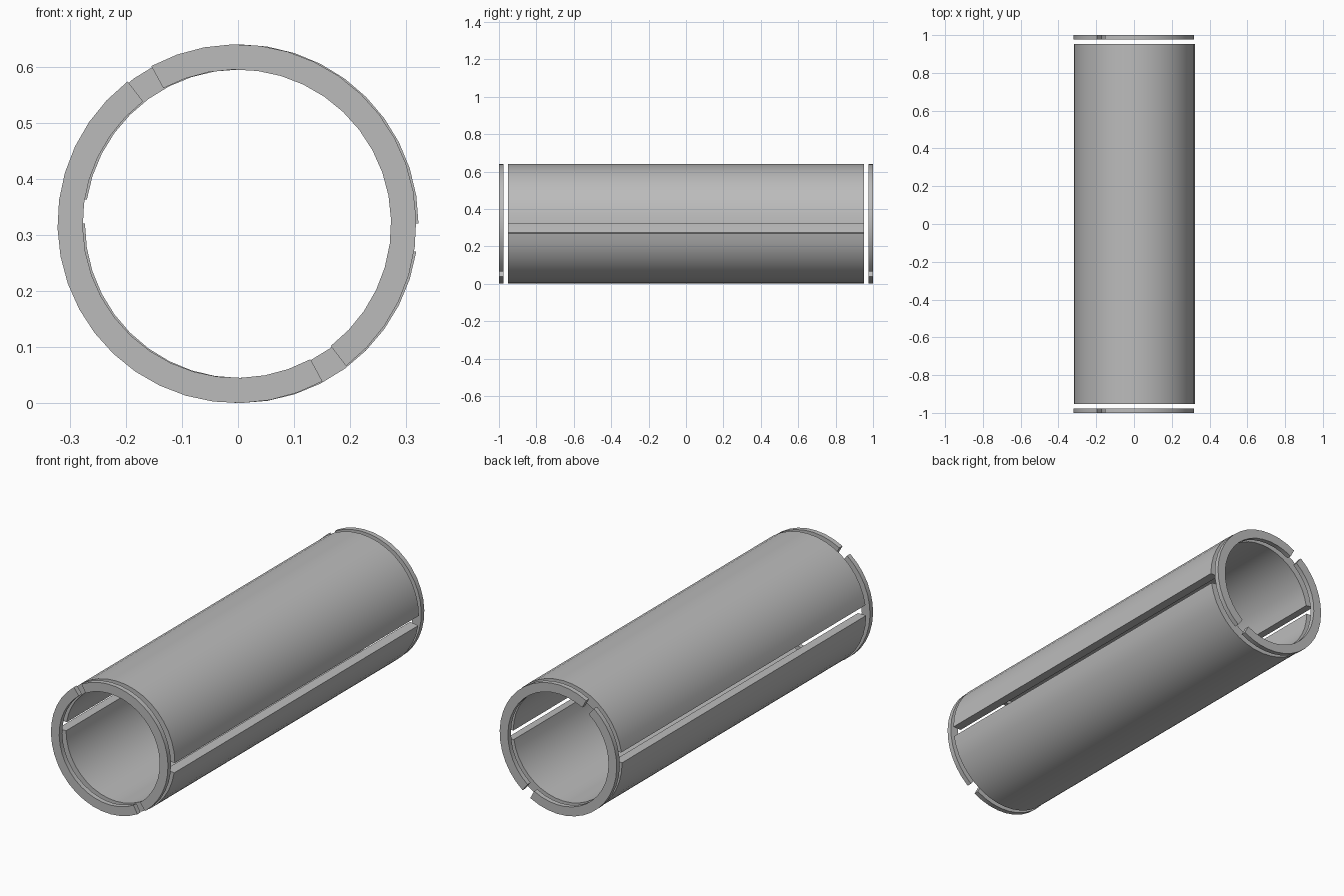
import bpy
import bmesh
import math

cube = bpy.data.objects.get("Cube")
if cube:
    bpy.data.objects.remove(cube, do_unlink=True)

grey = bpy.data.materials.new("plain_grey")
grey.use_nodes = True
colour = (0.5, 0.5, 0.5, 1)
grey.diffuse_color = colour
grey.node_tree.nodes["Principled BSDF"].inputs["Base Color"].default_value = colour

OUTER, INNER, CENTRE_Z = 0.3197, 0.2748, 0.32
STEP = 9       # degrees per side
SIDES = 19     # each shell leaves one side open


def arc_shell(name, start, x, y0, y1):
    """Thick arc running along y, starting at an angle in degrees."""
    bm = bmesh.new()
    sections = []
    for i in range(SIDES + 1):
        a = math.radians(start + i * STEP)
        corners = [(OUTER, y0), (OUTER, y1), (INNER, y1), (INNER, y0)]
        sections.append([bm.verts.new((x + r * math.cos(a), y, CENTRE_Z + r * math.sin(a)))
                         for r, y in corners])
    for a, b in zip(sections, sections[1:]):
        for k in range(4):
            n = (k + 1) % 4
            bm.faces.new((a[k], a[n], b[n], b[k]))
    bm.faces.new(sections[0])
    bm.faces.new(sections[-1][::-1])
    bmesh.ops.recalc_face_normals(bm, faces=bm.faces)
    mesh = bpy.data.meshes.new(name)
    bm.to_mesh(mesh)
    bm.free()
    mesh.materials.append(grey)
    obj = bpy.data.objects.new(name, mesh)
    bpy.context.collection.objects.link(obj)
    bpy.ops.object.select_all(action='DESELECT')
    obj.select_set(True)
    bpy.context.view_layer.objects.active = obj
    bpy.ops.object.shade_smooth_by_angle(angle=math.radians(30))


# Long split sleeve
for name, start in (("upper", 0), ("lower", 180)):
    arc_shell(name + "_sleeve_shell", start, 0.002, -0.952, 0.952)

# Thin split rings at both ends, turned against the sleeve
for end, y0, y1 in (("front", -1, -0.976), ("back", 0.976, 1)):
    for side, start in (("lower", 127.5), ("upper", 307.5)):
        arc_shell(f"{end}_{side}_end_ring", start, -0.002, y0, y1)
